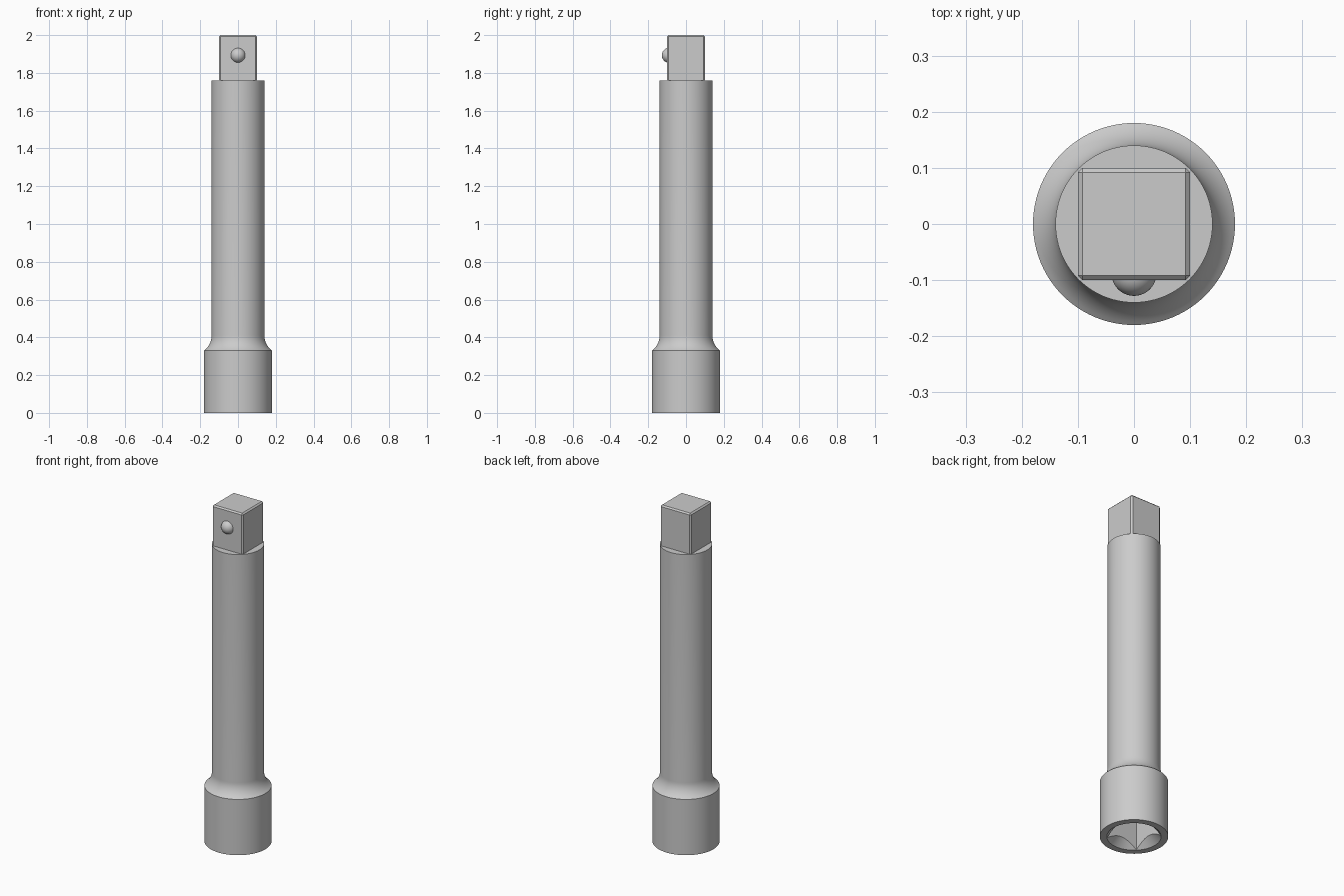
import bpy, bmesh, math
from mathutils import Matrix

if "Cube" in bpy.data.objects:
    bpy.data.objects.remove(bpy.data.objects["Cube"])

SIDES = 96


def make_object(name, bm):
    bmesh.ops.recalc_face_normals(bm, faces=bm.faces)
    mesh = bpy.data.meshes.new(name)
    bm.to_mesh(mesh)
    bm.free()
    ob = bpy.data.objects.new(name, mesh)
    bpy.context.collection.objects.link(ob)
    return ob


def lathe(name, profile):
    """Closed solid turned around z from (radius, z) points."""
    bm = bmesh.new()
    rings = []
    for r, z in profile:
        rings.append([bm.verts.new((r * math.cos(2 * math.pi * i / SIDES),
                                    r * math.sin(2 * math.pi * i / SIDES), z))
                      for i in range(SIDES)])
    for low, high in zip(rings, rings[1:]):
        for i in range(SIDES):
            j = (i + 1) % SIDES
            bm.faces.new((low[i], low[j], high[j], high[i]))
    bm.faces.new(rings[0][::-1])
    bm.faces.new(rings[-1])
    return make_object(name, bm)


def box(half, z0, z1):
    bm = bmesh.new()
    bmesh.ops.create_cube(bm, size=1, matrix=Matrix.Translation((0, 0, (z0 + z1) / 2))
                          @ Matrix.Diagonal((2 * half, 2 * half, z1 - z0, 1)))
    return bm


def activate(ob):
    bpy.ops.object.select_all(action='DESELECT')
    ob.select_set(True)
    bpy.context.view_layer.objects.active = ob


def smooth(ob, angle=30):
    activate(ob)
    bpy.ops.object.shade_smooth_by_angle(angle=math.radians(angle))


def cut(ob, cutter):
    cutter.hide_render = True
    mod = ob.modifiers.new("cut", 'BOOLEAN')
    mod.operation = 'DIFFERENCE'
    mod.solver = 'EXACT'
    mod.object = cutter
    activate(ob)
    bpy.ops.object.modifier_apply(modifier=mod.name)
    bpy.data.objects.remove(cutter)


# Turned shaft: socket collar, concave shoulder, long round bar
R, END = 0.1, math.asin(0.8)
shoulder = [(0.14 + R * (1 - math.cos(a)), 0.41 - R * math.sin(a))
            for a in (END * (1 - k / 10) for k in range(11))]
shaft = lathe("shaft", [(0.18, 0)] + shoulder + [(0.14, 1.76)])

# Square socket with a conical lead-in at the bottom
cut(shaft, make_object("socket_cutter", box(0.1, -0.05, 0.25)))
cut(shaft, lathe("lead_in_cutter", [(0.163, -0.02), (0.083, 0.06)]))
smooth(shaft)

# Square drive tip with small chamfers, open where it meets the shaft
bm = box(0.1, 1.76, 2.0)
edges = [e for e in bm.edges if max(v.co.z for v in e.verts) > 1.9]
bmesh.ops.bevel(bm, geom=edges, offset=0.008, segments=1, affect='EDGES')
make_object("square_drive", bm)

# Detent ball, with the part buried in the drive removed
bm = bmesh.new()
bmesh.ops.create_uvsphere(bm, u_segments=48, v_segments=32, radius=0.04,
                          matrix=Matrix.Translation((0, -0.088, 1.893))
                          @ Matrix.Rotation(math.pi / 2, 4, 'X'))
bmesh.ops.delete(bm, geom=[v for v in bm.verts if v.co.y > -0.09], context='VERTS')
smooth(make_object("detent_ball", bm), 60)
